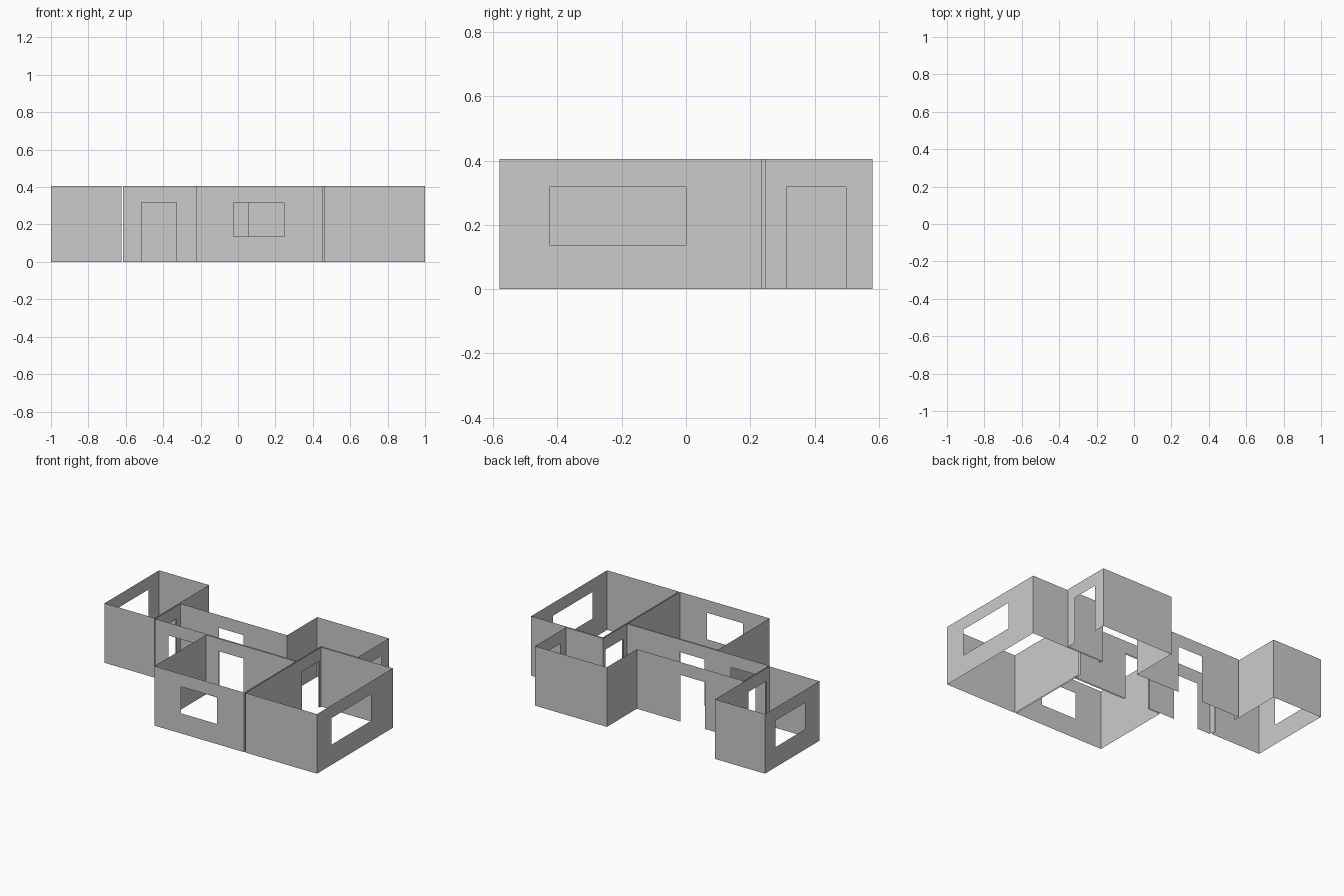
import bpy
import bmesh
from mathutils import Vector

if "Cube" in bpy.data.objects:
    bpy.data.objects.remove(bpy.data.objects["Cube"])

HEIGHT = 0.405      # wall height
HEAD = 0.318        # top of doors and windows
SILL = 0.137        # bottom of windows


def build_room(name, corners, openings):
    """Thin walls round a counter-clockwise plan.
    openings: wall index -> (start, end, sill) where start and end are
    x or y coordinates along that wall, whichever the wall follows."""
    bm = bmesh.new()

    def panel(a, b, z0, z1):
        if z1 - z0 > 1e-5:
            bm.faces.new([bm.verts.new((p.x, p.y, z))
                          for p, z in ((a, z0), (b, z0), (b, z1), (a, z1))])

    for i, corner in enumerate(corners):
        a, b = Vector(corner), Vector(corners[(i + 1) % len(corners)])
        if i not in openings:
            panel(a, b, 0, HEIGHT)
            continue
        start, end, sill = openings[i]
        axis = 0 if abs(b.x - a.x) > abs(b.y - a.y) else 1
        t0, t1 = sorted((v - a[axis]) / (b[axis] - a[axis]) for v in (start, end))
        p, q = a.lerp(b, t0), a.lerp(b, t1)
        panel(a, p, 0, HEIGHT)          # wall before the opening
        panel(q, b, 0, HEIGHT)          # wall after the opening
        panel(p, q, HEAD, HEIGHT)       # lintel
        panel(p, q, 0, sill)            # below a window

    bmesh.ops.remove_doubles(bm, verts=bm.verts, dist=1e-4)
    mesh = bpy.data.meshes.new(name)
    bm.to_mesh(mesh)
    bm.free()
    bpy.context.collection.objects.link(bpy.data.objects.new(name, mesh))


def rectangle(x0, y0, x1, y1):
    # walls in order: front, right, back, left
    return [(x0, y0), (x1, y0), (x1, y1), (x0, y1)]


side_door = (0.03, 0.217, 0)        # shared by both ends of the hall
front_door = (-0.515, -0.328, 0)
inner_door = (-0.13, 0.057, 0)      # between hall and front room

build_room("left_room", rectangle(-1, -0.006, -0.624, 0.58),
           {1: side_door, 3: (0.147, 0.465, SILL)})

build_room("front_room", rectangle(-0.223, -0.58, 0.452, -0.023),
           {0: (-0.023, 0.247, SILL), 2: inner_door})

build_room("right_room", rectangle(0.461, -0.58, 1, 0.236),
           {1: (-0.425, 0.0, SILL), 3: side_door})

# L-shaped hall; its front wall is split so it can hold two doors
build_room("hall",
           [(-0.614, -0.013), (-0.223, -0.013), (0.452, -0.013), (0.452, 0.246),
            (0.73, 0.246), (0.73, 0.58), (0.19, 0.58), (0.19, 0.257), (-0.614, 0.257)],
           {0: front_door, 1: inner_door, 2: side_door,
            4: (0.312, 0.498, 0), 7: (-0.324, -0.137, 0), 8: side_door})
